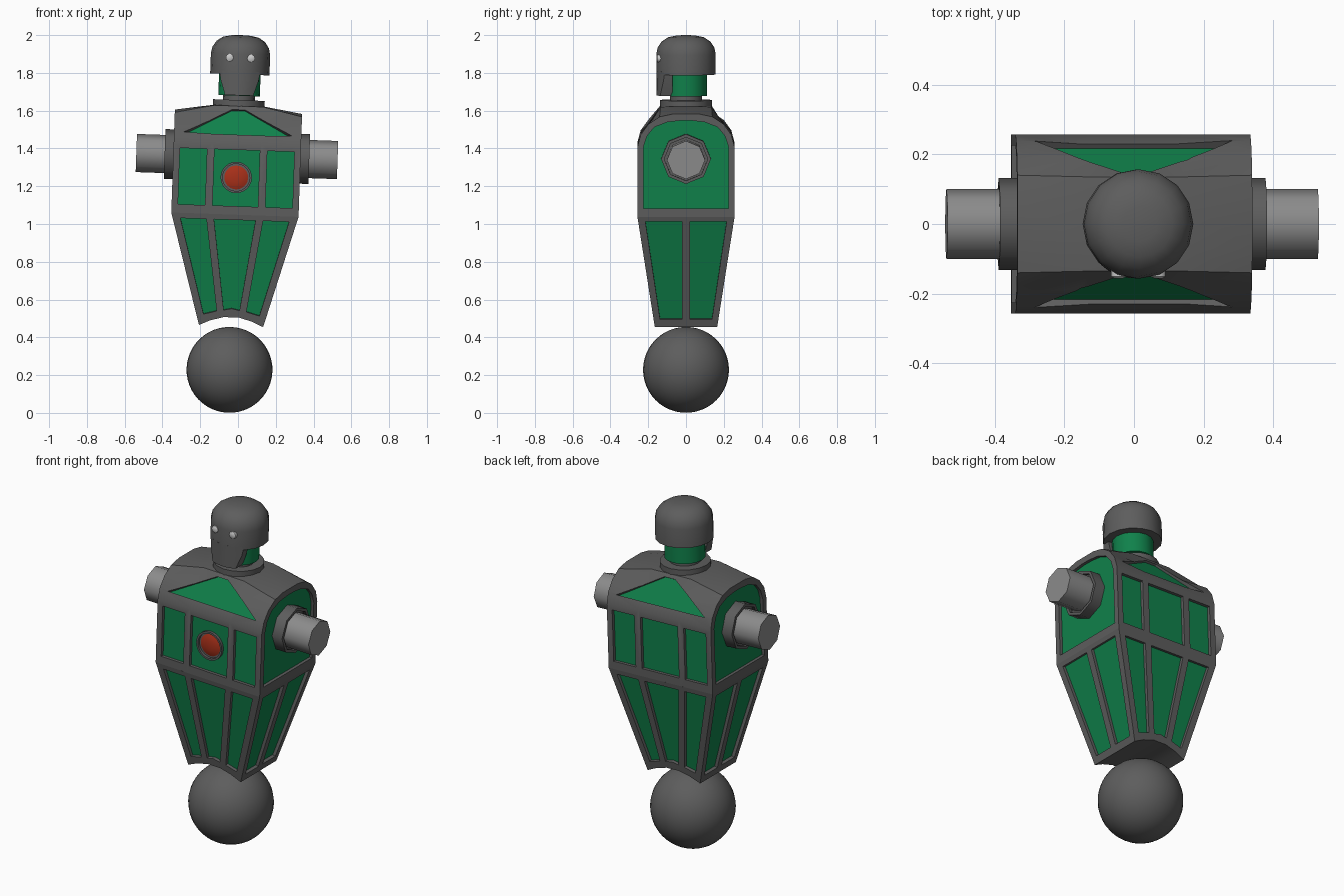
import bpy, bmesh
from math import sin, cos, pi, radians
from mathutils import Vector, Matrix, geometry

if "Cube" in bpy.data.objects:
    bpy.data.objects.remove(bpy.data.objects["Cube"])


def material(name, rgb):
    m = bpy.data.materials.new(name)
    m.diffuse_color = (*rgb, 1)
    m.use_nodes = True
    m.node_tree.nodes["Principled BSDF"].inputs["Base Color"].default_value = m.diffuse_color
    return m


DARK = material("dark_grey", (0.11, 0.11, 0.11))
MID = material("mid_grey", (0.26, 0.26, 0.26))
PALE = material("pale_grey", (0.6, 0.6, 0.6))
GREEN = material("green", (0.005, 0.22, 0.07))
RED = material("red", (0.4, 0.03, 0.01))


def add_loft(bm, sections):
    """Skin matching closed sections and cap both ends."""
    rings = [[bm.verts.new(p) for p in s] for s in sections]
    n = len(rings[0])
    for a, b in zip(rings, rings[1:]):
        for i in range(n):
            j = (i + 1) % n
            bm.faces.new((a[i], a[j], b[j], b[i]))
    bm.faces.new(rings[0])
    bm.faces.new(rings[-1])


def finish(name, bm, mat):
    bmesh.ops.recalc_face_normals(bm, faces=bm.faces[:])
    me = bpy.data.meshes.new(name)
    bm.to_mesh(me)
    bm.free()
    ob = bpy.data.objects.new(name, me)
    bpy.context.collection.objects.link(ob)
    if mat:
        me.materials.append(mat)
    return ob


def loft(name, sections, mat=DARK):
    bm = bmesh.new()
    add_loft(bm, sections)
    return finish(name, bm, mat)


def smooth(ob, angle=50):
    bpy.ops.object.select_all(action='DESELECT')
    ob.select_set(True)
    bpy.context.view_layer.objects.active = ob
    bpy.ops.object.shade_smooth_by_angle(angle=radians(angle))


def lathe(name, profile, n, mat=DARK, M=Matrix(), angle=50):
    """Revolve (radius, height) points around z, then place with M."""
    ob = loft(name, [[M @ Vector((r * cos(2 * pi * i / n), r * sin(2 * pi * i / n), z))
                      for i in range(n)] for r, z in profile], mat)
    smooth(ob, angle)
    return ob


# torso, upper: arched ends rising to a flat seat under the neck
def section(x, half):
    pts = half + [(-y, z) for y, z in reversed(half)]
    return [Vector((x, y, z)) for y, z in pts]


END = [(.257, 1.05), (.257, 1.42), (.24, 1.485), (.2, 1.54), (.14, 1.58), (.07, 1.595)]
NECK = [(.257, 1.05), (.257, 1.43), (.226, 1.48), (.19, 1.537), (.135, 1.625), (.07, 1.628)]
upper = loft("torso_upper", [section(-.337, END), section(-.13, NECK),
                             section(.13, NECK), section(.337, END)])


# torso, lower: tapered, with an arched underside
def fy(z):
    return .165 + (z - .46) * .156


def sx(z):
    return .17 + (z - .46) * .283


outline = [(-.337, 1.05), (-.17, .46), (-.11, .487), (-.04, .506),
           (.04, .506), (.11, .487), (.17, .46), (.337, 1.05)]
lower = loft("torso_lower", [[Vector((x, s * fy(z), z)) for x, z in outline] for s in (-1, 1)])

# recessed green panels and the cutter for their pockets
cut_bm, green_bm = bmesh.new(), bmesh.new()


def panel(pts, depth=.02):
    pts = [Vector(p) for p in pts]
    c = sum(pts, Vector()) / len(pts)
    n = geometry.normal(pts[:3])
    if n.dot(c - Vector((0, 0, 1.2))) < 0:
        n = -n
    for bm, a, b in ((cut_bm, -depth, .06), (green_bm, -depth - .008, -depth + .002)):
        add_loft(bm, [[p + n * a for p in pts], [p + n * b for p in pts]])


ARCH = [(.225, 1.095), (.225, 1.42), (.207, 1.477), (.168, 1.525), (.1, 1.552), (.03, 1.56)]
for s in (-1, 1):
    # front and back
    panel([(x, s * .257, z) for x, z in ((-.12, 1.095), (.12, 1.095), (.12, 1.393), (-.12, 1.393))])
    panel([(x, s * fy(z), z) for x, z in ((-.11, 1.022), (-.042, .543), (0, .552),
                                         (.042, .543), (.11, 1.022))])
    panel([(-.285, s * .228, 1.472), (.285, s * .228, 1.472),
           (.035, s * .147, 1.606), (-.035, s * .147, 1.606)], .015)
    # arched side panel
    panel([(s * .337, p.y, p.z) for p in section(0, ARCH)])
    for t in (-1, 1):
        panel([(t * x, s * .257, z) for x, z in ((.16, 1.095), (.303, 1.095), (.303, 1.393), (.16, 1.393))])
        panel([(t * x, s * fy(z), z) for x, z in ((.15, 1.022), (.288, 1.022), (.148, .518), (.079, .537))])
        panel([(s * sx(z), t * y, z) for y, z in ((.02, 1.025), (.215, 1.025), (.137, .5), (.02, .5))])

cutter = finish("panel_cutter", cut_bm, None)
cutter.hide_render = True
finish("green_panels", green_bm, GREEN)
for ob in (upper, lower):
    mod = ob.modifiers.new("pockets", 'BOOLEAN')
    mod.operation = 'DIFFERENCE'
    mod.solver = 'EXACT'
    mod.object = cutter
    bpy.context.view_layer.objects.active = ob
    bpy.ops.object.modifier_apply(modifier=mod.name)
    smooth(ob, 25)
bpy.data.objects.remove(cutter)

# shoulder hubs and arm stubs
for side, s in (("left", -1), ("right", 1)):
    M = Matrix.Translation((0, 0, 1.358)) @ Matrix.Rotation(s * pi / 2, 4, 'Y')
    lathe(side + "_shoulder_hub", [(.132, .31), (.132, .383), (.115, .383), (.115, .365)], 8, DARK, M)
    lathe(side + "_arm_stub", [(.101, .35), (.101, .533)], 8, MID, M)

# chest light
F = Matrix.Translation((0, 0, 1.247)) @ Matrix.Rotation(pi / 2, 4, 'X')
lathe("chest_light_rim", [(.083, .22), (.083, .255), (.072, .255), (.072, .24)], 24, DARK, F)
lathe("chest_light", [(.072, .236), (.052, .245), (.028, .25), (.006, .251)], 24, RED, F)

# collar and neck
lathe("collar", [(.137, 1.61), (.137, 1.657), (.085, 1.657), (.085, 1.69)], 16)
lathe("neck", [(.11, 1.68), (.11, 1.82)], 16, GREEN)

# head: domed helmet, jaw guard and eyes
lathe("helmet", [(.157, 1.793), (.157, 1.9), (.15, 1.935), (.128, 1.968),
                 (.095, 1.99), (.05, 1.999), (.008, 2.001)], 16)


def jaw_ring(w, z):
    xs = [w * k / 3 for k in range(-3, 4)]
    front = [Vector((x, -(.156 ** 2 - x * x) ** .5, z)) for x in xs]
    return front + [Vector((w, -.072, z)), Vector((-w, -.072, z))]


smooth(loft("jaw_guard", [jaw_ring(.108, 1.81), jaw_ring(.1, 1.76), jaw_ring(.075, 1.682)]))
for side, s in (("left", -1), ("right", 1)):
    M = Matrix.Translation((s * .057, 0, 1.88)) @ Matrix.Rotation(pi / 2, 4, 'X')
    lathe(side + "_eye", [(.021, .12), (.021, .151), (.012, .156)], 8, PALE, M)

# ball wheel
R = .227
lathe("ball_wheel", [(R * sin(pi * k / 24) + .0005, .228 - R * cos(pi * k / 24))
                     for k in range(25)], 32)

# whole figure leans slightly to one side
lean = Matrix.Translation((-.053, 0, 0)) @ Matrix.Rotation(radians(2), 4, 'Y')
for ob in bpy.data.objects:
    ob.data.transform(lean)
